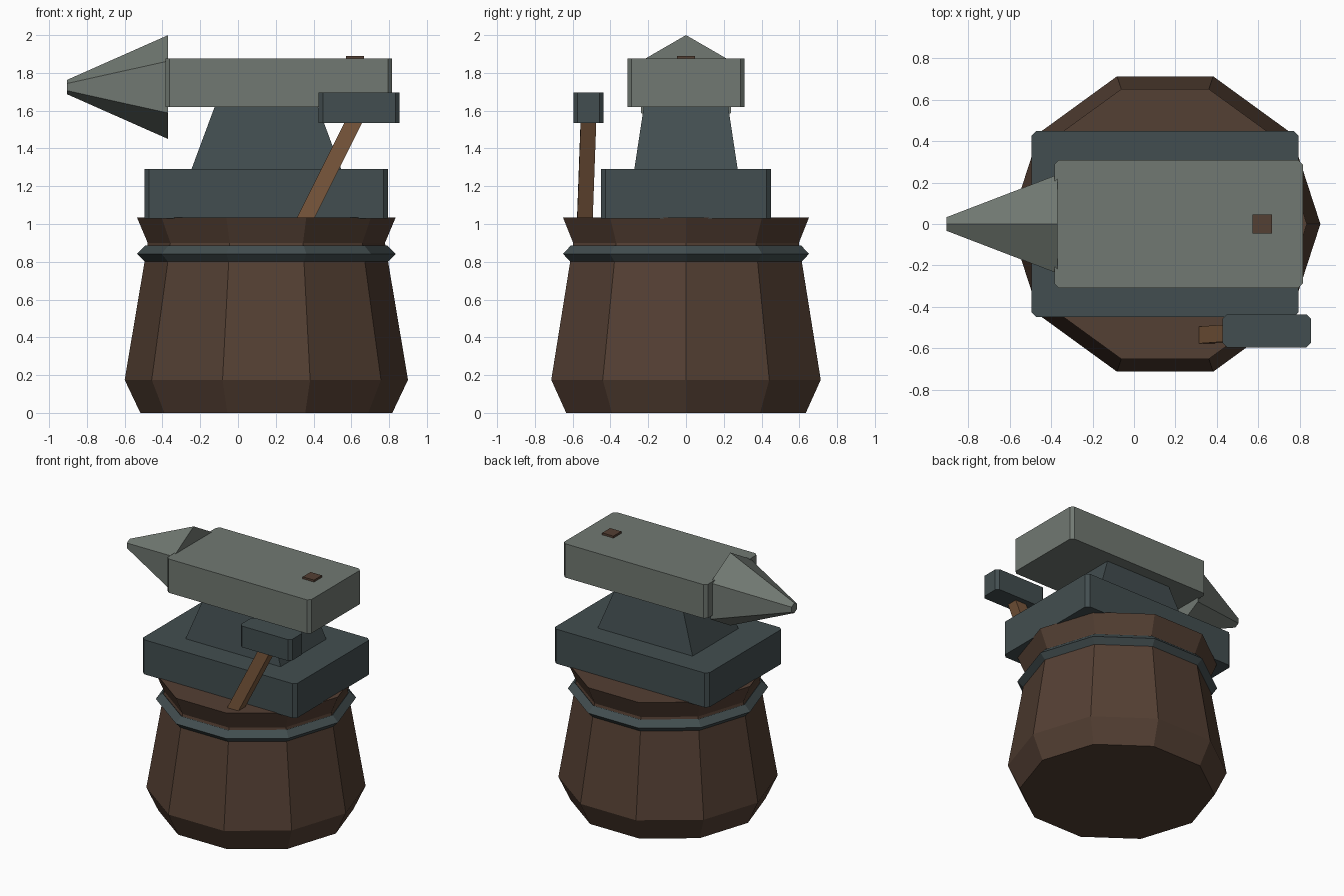
import bpy, bmesh, math
from mathutils import Vector, Matrix

if "Cube" in bpy.data.objects:
    bpy.data.objects.remove(bpy.data.objects["Cube"])


def mat(name, rgb):
    m = bpy.data.materials.new(name)
    m.diffuse_color = (*rgb, 1)
    m.use_nodes = True
    m.node_tree.nodes["Principled BSDF"].inputs["Base Color"].default_value = m.diffuse_color
    return m


BARK = mat("bark", (0.088, 0.05, 0.033))
IRON = mat("dark_iron", (0.055, 0.076, 0.08))
STEEL = mat("steel", (0.165, 0.19, 0.168))
WOOD = mat("wood", (0.19, 0.095, 0.045))


def finish(name, bm, material):
    bmesh.ops.recalc_face_normals(bm, faces=bm.faces)
    me = bpy.data.meshes.new(name)
    bm.to_mesh(me)
    bm.free()
    me.materials.append(material)
    ob = bpy.data.objects.new(name, me)
    bpy.context.collection.objects.link(ob)
    return ob


def loft(name, rings, material, closed=False):
    """Skin a list of equal-length point rings; cap the ends or close the loop."""
    bm = bmesh.new()
    vs = [[bm.verts.new(p) for p in r] for r in rings]
    n = len(vs[0])
    pairs = list(zip(vs, vs[1:])) + ([(vs[-1], vs[0])] if closed else [])
    for a, b in pairs:
        for i in range(n):
            j = (i + 1) % n
            bm.faces.new((a[i], a[j], b[j], b[i]))
    if not closed:
        bm.faces.new(vs[0])
        bm.faces.new(vs[-1])
    return finish(name, bm, material)


def ring(r, z, sides=10, cx=0.15):
    angles = [2 * math.pi * i / sides for i in range(sides)]
    return [(cx + r * math.cos(a), r * math.sin(a), z) for a in angles]


def block(name, x, y, z, material, chamfer=0.0):
    """Box from x, y, z ranges with chamfered upright edges."""
    c = chamfer
    (x0, x1), (y0, y1) = x, y
    if c:
        plan = [(x0 + c, y0), (x1 - c, y0), (x1, y0 + c), (x1, y1 - c),
                (x1 - c, y1), (x0 + c, y1), (x0, y1 - c), (x0, y0 + c)]
    else:
        plan = [(x0, y0), (x1, y0), (x1, y1), (x0, y1)]
    return loft(name, [[(px, py, h) for px, py in plan] for h in z], material)


# Wooden stump and its iron hoop
stump = [(0.667, 0), (0.75, 0.175), (0.628, 0.9), (0.685, 1.035)]
loft("stump", [ring(r, z) for r, z in stump], BARK)
hoop = [(0.685, 0.842), (0.64, 0.887), (0.595, 0.842), (0.64, 0.797)]
loft("stump_hoop", [ring(r, z) for r, z in hoop], IRON, closed=True)

# Anvil foot, tapered waist and body
block("anvil_foot", (-0.495, 0.795), (-0.45, 0.45), (1.03, 1.29), IRON, 0.025)
waist = [(0.40, 0.275, 1.28), (0.27, 0.222, 1.63)]
loft("anvil_waist", [[(0.15 + sx * w, sy * d, z) for sx, sy in
     ((-1, -1), (1, -1), (1, 1), (-1, 1))] for w, d, z in waist], IRON)
block("anvil_body", (-0.385, 0.815), (-0.31, 0.31), (1.62, 1.875), STEEL, 0.022)

# Six-sided horn
horn = [(-0.37, 0.275), (-0.905, 0.038)]
loft("anvil_horn", [[(x, py, 1.725 + px) for px, py, _ in ring(r, 0, 6, 0)]
                    for x, r in horn], STEEL)

# Tool peg in the anvil face
block("hardy_peg", (0.573, 0.667), (-0.047, 0.047), (1.85, 1.89), BARK)

# Hammer head and leaning handle
block("hammer_head", (0.427, 0.855), (-0.596, -0.436), (1.535, 1.695), IRON, 0.022)
lo, hi = Vector((0.335, -0.537, 0.985)), Vector((0.65, -0.514, 1.615))
handle = block("hammer_handle", (-0.042, 0.042), (-0.041, 0.041),
               (0, (hi - lo).length), WOOD)
zax = (hi - lo).normalized()
xax = Vector((0, 1, 0)).cross(zax).normalized()
rot = Matrix((xax, zax.cross(xax), zax)).transposed().to_4x4()
handle.data.transform(Matrix.Translation(lo) @ rot)
